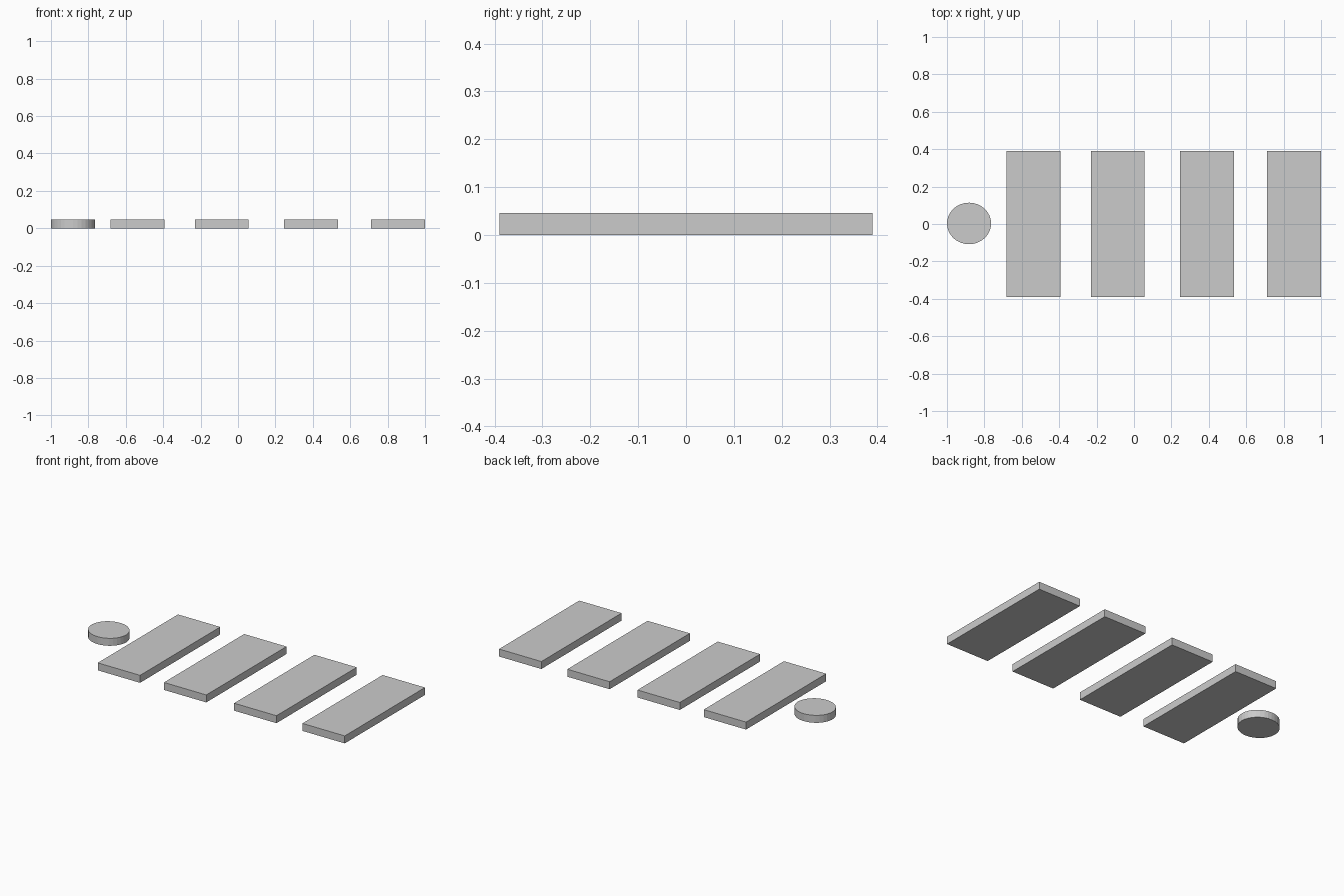
import bpy

if "Cube" in bpy.data.objects:
    bpy.data.objects.remove(bpy.data.objects["Cube"])

HEIGHT = 0.046


def place(name, x, y, size):
    obj = bpy.context.object
    obj.name = name
    obj.location = (x, y, HEIGHT / 2)
    obj.scale = size
    bpy.ops.object.transform_apply(location=False, rotation=False, scale=True)
    return obj


# Row of four flat slabs
for i, x in enumerate((-0.538, -0.087, 0.391, 0.856)):
    bpy.ops.mesh.primitive_cube_add(size=1)
    place(f"slab_{i + 1}", x, 0, (0.288, 0.78, HEIGHT))

# Slightly oval disc at the left end
bpy.ops.mesh.primitive_cylinder_add(vertices=32, radius=0.5, depth=1)
place("disc", -0.882, 0.003, (0.236, 0.222, HEIGHT))
